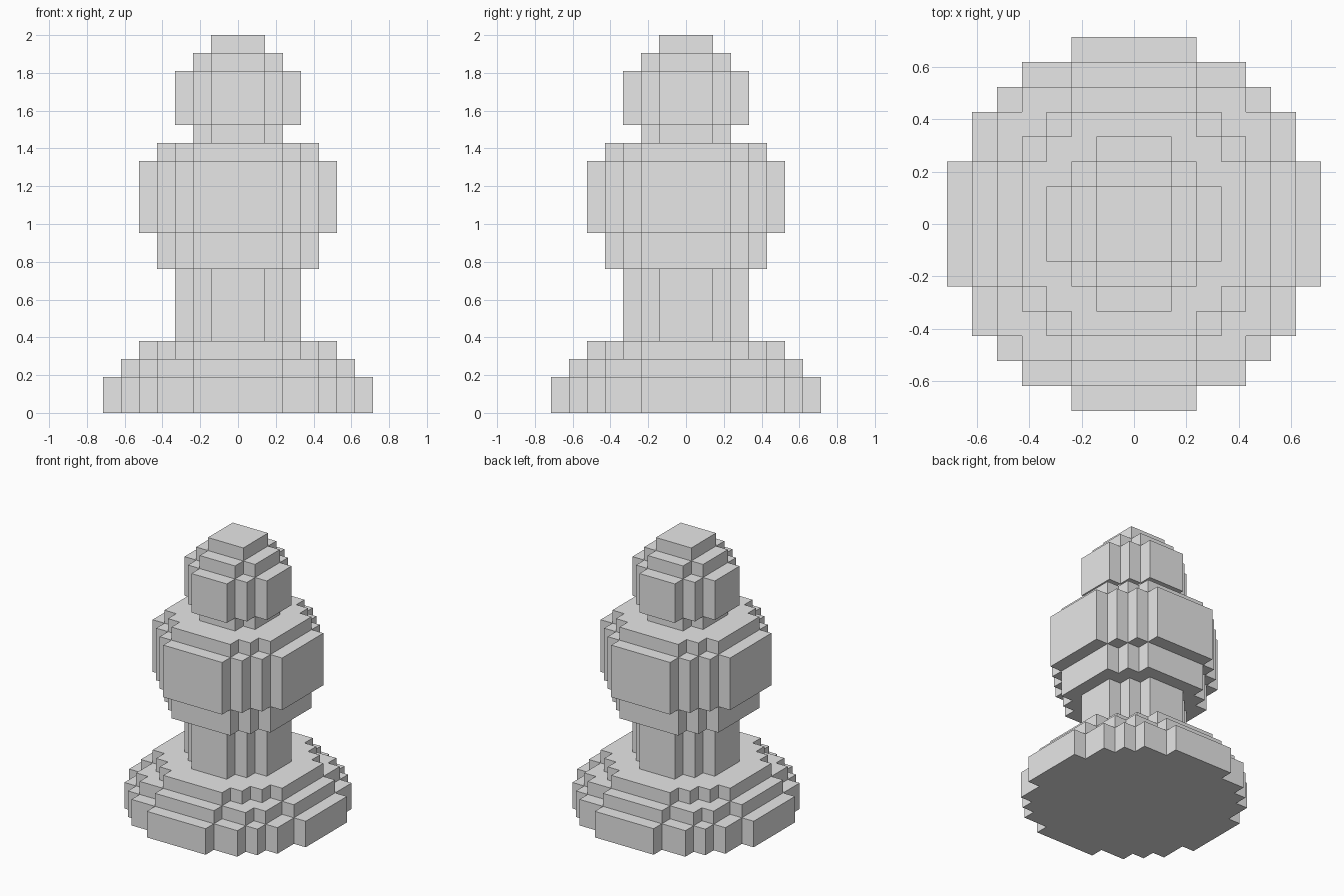
import bpy
import bmesh
from mathutils import Vector

cube = bpy.data.objects.get("Cube")
if cube:
    bpy.data.objects.remove(cube, do_unlink=True)

# One flat grey
grey = bpy.data.materials.new("light_grey")
grey.use_nodes = True
grey.diffuse_color = (0.8, 0.8, 0.8, 1)
grey.node_tree.nodes["Principled BSDF"].inputs["Base Color"].default_value = (0.8, 0.8, 0.8, 1)

UNIT = 2 / 21  # edge of one block

# Parts from the ground up: (radius, height) of each disc, in blocks
PARTS = {
    "stepped_base": [(7.5, 2), (6.5, 1), (5.5, 1)],
    "stem": [(3.5, 4)],
    "body": [(4.5, 2), (5.5, 4), (4.5, 1)],
    "neck": [(2.5, 1)],
    "head": [(3.5, 3), (2.5, 1), (1.5, 1)],
}


def disc(radius, z):
    """Blocks of one round layer."""
    n = int(radius)
    return {(x, y, z) for x in range(-n, n + 1) for y in range(-n, n + 1)
            if x * x + y * y <= radius * radius}


# Stack the layers
blocks = {}
level = 0
for name, discs in PARTS.items():
    blocks[name] = set()
    for radius, height in discs:
        for _ in range(height):
            blocks[name] |= disc(radius, level)
            level += 1
solid = set().union(*blocks.values())


def build_skin(name, cells):
    """Outer faces of a part's blocks, with flat areas merged."""
    bm = bmesh.new()
    for cell in cells:
        centre = Vector(cell) + Vector((0, 0, 0.5))
        for axis in range(3):
            for sign in (-1, 1):
                normal = Vector((0, 0, 0))
                normal[axis] = sign
                if tuple(int(a + b) for a, b in zip(cell, normal)) in solid:
                    continue
                u = Vector((0, 0, 0))
                u[(axis + 1) % 3] = 0.5
                v = normal.cross(u)
                mid = centre + normal / 2
                corners = (mid - u - v, mid + u - v, mid + u + v, mid - u + v)
                bm.faces.new([bm.verts.new(c * UNIT) for c in corners])
    bmesh.ops.remove_doubles(bm, verts=bm.verts, dist=UNIT / 100)
    bmesh.ops.dissolve_limit(bm, angle_limit=0.01, verts=bm.verts, edges=bm.edges)
    mesh = bpy.data.meshes.new(name)
    bm.to_mesh(mesh)
    bm.free()
    mesh.materials.append(grey)
    bpy.context.collection.objects.link(bpy.data.objects.new(name, mesh))


for name, cells in blocks.items():
    build_skin(name, cells)
